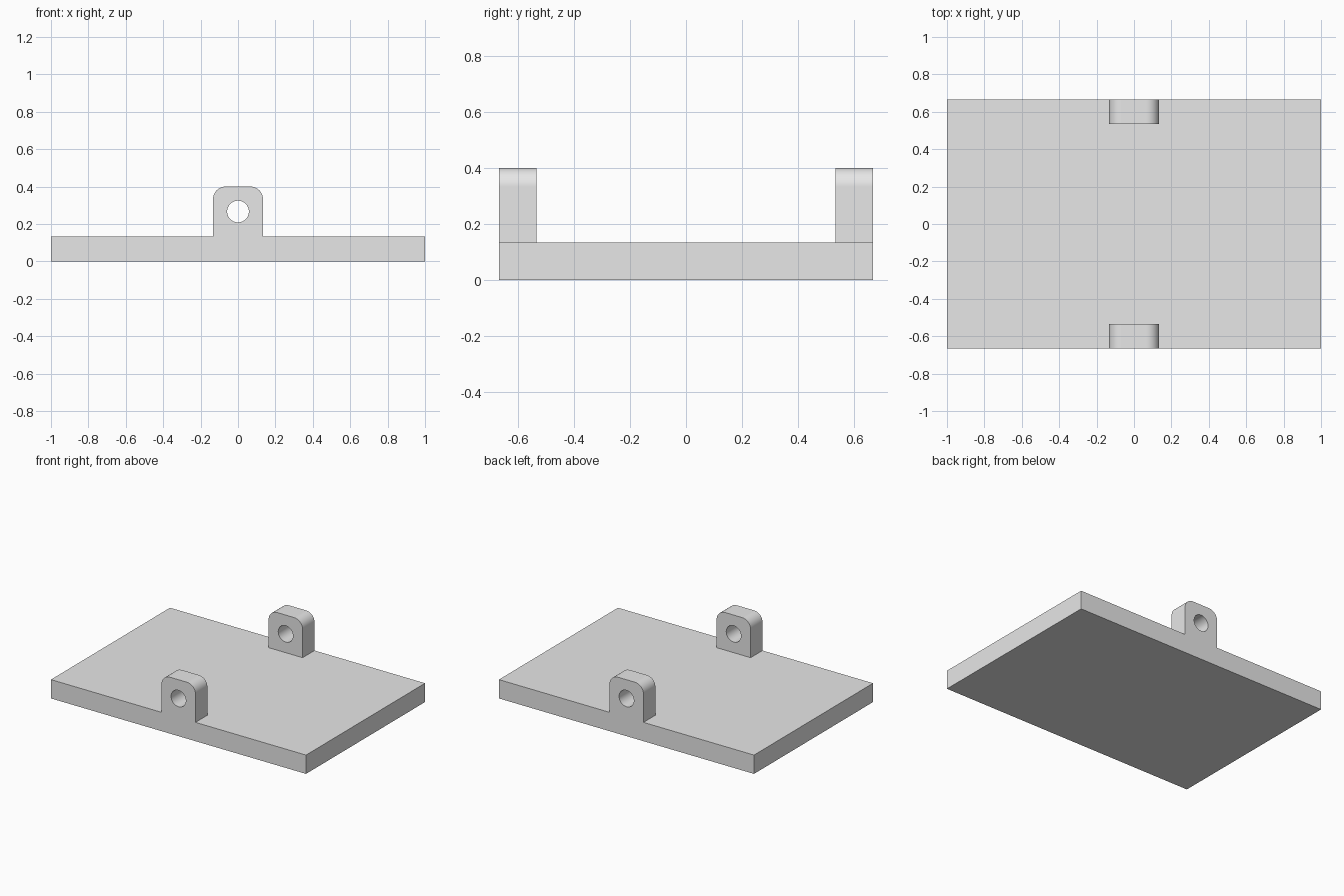
import bpy
import bmesh
from math import cos, sin, pi, radians
from mathutils import Matrix

if "Cube" in bpy.data.objects:
    bpy.data.objects.remove(bpy.data.objects["Cube"])

HALF_Y = 2 / 3      # half depth of the plate
UNIT = 2 / 15       # plate thickness, lug half width and lug depth
LUG_TOP = 3 * UNIT
CORNER = UNIT / 2   # corner radius of the lugs
HOLE = 0.058
STEPS = 16

grey = bpy.data.materials.new("plain grey")
grey.use_nodes = True
grey.diffuse_color = (0.8, 0.8, 0.8, 1)
grey.node_tree.nodes["Principled BSDF"].inputs["Base Color"].default_value = grey.diffuse_color


def make_object(name, bm):
    bmesh.ops.recalc_face_normals(bm, faces=bm.faces)
    mesh = bpy.data.meshes.new(name)
    bm.to_mesh(mesh)
    bm.free()
    mesh.materials.append(grey)
    obj = bpy.data.objects.new(name, mesh)
    bpy.context.collection.objects.link(obj)
    return obj


def make_lug(name, y):
    """Upright block with two rounded top corners, rooted inside the plate."""
    root = UNIT / 2
    outline = [(-UNIT, root), (UNIT, root)]
    for side, start in ((1, 0), (-1, pi / 2)):
        for i in range(STEPS + 1):
            a = start + i * pi / 2 / STEPS
            outline.append((side * (UNIT - CORNER) + CORNER * cos(a),
                            LUG_TOP - CORNER + CORNER * sin(a)))
    bm = bmesh.new()
    face = bm.faces.new([bm.verts.new((x, y, z)) for x, z in outline])
    extruded = bmesh.ops.extrude_face_region(bm, geom=[face])["geom"]
    verts = [v for v in extruded if isinstance(v, bmesh.types.BMVert)]
    bmesh.ops.translate(bm, verts=verts, vec=(0, UNIT, 0))
    return make_object(name, bm)


def combine(target, tool, operation):
    bpy.context.view_layer.objects.active = target
    mod = target.modifiers.new(operation.lower(), "BOOLEAN")
    mod.operation = operation
    mod.solver = "EXACT"
    mod.object = tool
    bpy.ops.object.modifier_apply(modifier=mod.name)
    bpy.data.objects.remove(tool)


# Base plate
bm = bmesh.new()
bmesh.ops.create_cube(bm, size=1, matrix=Matrix.Translation((0, 0, UNIT / 2))
                      @ Matrix.Diagonal((2, 2 * HALF_Y, UNIT, 1)))
plate = make_object("base_plate_with_lugs", bm)

# Front and back lugs, flush with the plate edges
combine(plate, make_lug("front_lug", -HALF_Y), "UNION")
combine(plate, make_lug("back_lug", HALF_Y - UNIT), "UNION")

# Round hole through both lugs
bm = bmesh.new()
bmesh.ops.create_cone(bm, cap_ends=True, segments=64, radius1=HOLE, radius2=HOLE, depth=2,
                      matrix=Matrix.Translation((0, 0, 2 * UNIT)) @ Matrix.Rotation(pi / 2, 4, "X"))
hole_cutter = make_object("hole_cutter", bm)
hole_cutter.hide_render = True
combine(plate, hole_cutter, "DIFFERENCE")

# Smooth curves with crisp flat faces
bpy.ops.object.select_all(action="DESELECT")
plate.select_set(True)
bpy.context.view_layer.objects.active = plate
bpy.ops.object.shade_smooth_by_angle(angle=radians(30))
weighted = plate.modifiers.new("weighted_normals", "WEIGHTED_NORMAL")
weighted.keep_sharp = True
